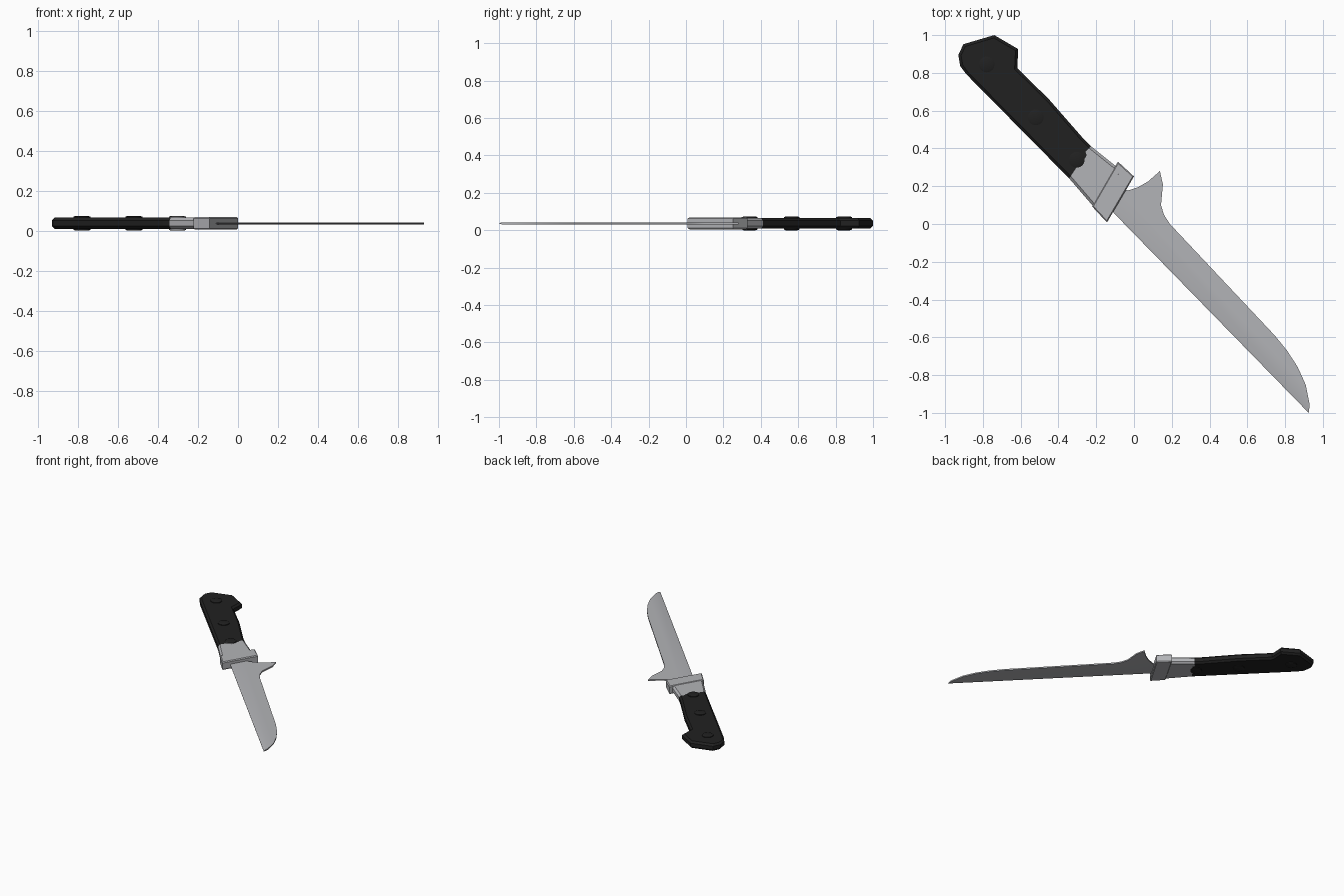
import bpy, bmesh, math
from mathutils import Vector

if "Cube" in bpy.data.objects:
    bpy.data.objects.remove(bpy.data.objects["Cube"])

MID = 0.037  # height of the knife's centre plane


def material(name, rgb):
    m = bpy.data.materials.new(name)
    m.diffuse_color = (*rgb, 1)
    m.use_nodes = True
    m.node_tree.nodes["Principled BSDF"].inputs["Base Color"].default_value = m.diffuse_color
    return m


steel = material("steel grey", (0.45, 0.455, 0.475))
black = material("handle black", (0.015, 0.015, 0.015))


def inset(pts, dist, skip):
    """Move each outline edge inward, except the skipped edges."""
    n = len(pts)
    area = sum(pts[i][0] * pts[(i + 1) % n][1] - pts[(i + 1) % n][0] * pts[i][1] for i in range(n))
    sign = 1 if area > 0 else -1
    normals, dists = [], []
    for i in range(n):
        d = (Vector(pts[(i + 1) % n]) - Vector(pts[i])).normalized()
        normals.append(Vector((-d.y, d.x)) * sign)
        dists.append(0 if i in skip else dist)
    out = []
    for i in range(n):
        a, b, da, db = normals[i - 1], normals[i], dists[i - 1], dists[i]
        det = a.x * b.y - a.y * b.x
        if abs(det) < 0.1:
            move = a * da * 0.5 + b * db * 0.5
        else:
            move = Vector(((da * b.y - db * a.y) / det, (a.x * db - b.x * da) / det))
        out.append(Vector(pts[i]) + move)
    return out


def plate(name, pts, layers, mat, skip=()):
    """Loft an outline through (height, inset) layers, mirrored about MID."""
    layers = [(-z, d) for z, d in reversed(layers)] + list(layers)
    bm = bmesh.new()
    loops = [[bm.verts.new((p.x, p.y, MID + z)) for p in inset(pts, d, skip)] for z, d in layers]
    n = len(pts)
    for lo, hi in zip(loops, loops[1:]):
        for i in range(n):
            j = (i + 1) % n
            bm.faces.new((lo[i], lo[j], hi[j], hi[i]))
    bm.faces.new(loops[0][::-1])
    bm.faces.new(loops[-1])
    bmesh.ops.recalc_face_normals(bm, faces=bm.faces)
    me = bpy.data.meshes.new(name)
    bm.to_mesh(me)
    bm.free()
    ob = bpy.data.objects.new(name, me)
    bpy.context.collection.objects.link(ob)
    me.materials.append(mat)
    bpy.ops.object.select_all(action='DESELECT')
    ob.select_set(True)
    bpy.context.view_layer.objects.active = ob
    bpy.ops.object.shade_smooth_by_angle(angle=math.radians(25))
    return ob


# Uneven seam where the handle meets the bolster
seam = [(-0.343, 0.241), (-0.30, 0.305), (-0.272, 0.325), (-0.25, 0.365), (-0.257, 0.382), (-0.227, 0.411)]
grip_layers = [(0.014, 0), (0.028, 0.014)]

# Handle with hooked pommel
handle = seam + [(-0.27, 0.454), (-0.45, 0.66), (-0.618, 0.825), (-0.613, 0.926), (-0.74, 1.0),
                 (-0.903, 0.952), (-0.93, 0.895), (-0.92, 0.836), (-0.888, 0.793)]
plate("handle", handle, grip_layers, black, skip=range(5))

# Bolster, running into the guard
bolster = seam[::-1] + [(-0.20, 0.075), (-0.07, 0.285)]
plate("bolster", bolster, grip_layers, steel, skip=(0, 1, 2, 3, 4, 6))

# Guard block
guard = [(-0.222, 0.093), (-0.143, 0.008), (0.0, 0.252), (-0.085, 0.33)]
plate("guard", guard, [(0.025, 0), (0.032, 0.006)], steel)

# Blade with a curved belly, finger spur and a bevelled straight side
blade = [(-0.11, 0.061), (0.925, -1.0), (0.93, -0.957), (0.909, -0.851), (0.866, -0.756),
         (0.81, -0.67), (0.745, -0.59), (0.19, 0.0), (0.158, 0.05), (0.143, 0.1), (0.153, 0.21),
         (0.137, 0.28), (0.074, 0.225), (0.02, 0.194), (-0.03, 0.178), (-0.09, 0.19)]
plate("blade", blade, [(0.001, 0), (0.005, 0.012)], steel, skip=range(1, len(blade)))

# Rivets through the grip
for k, (x, y) in enumerate([(-0.78, 0.845), (-0.52, 0.565), (-0.303, 0.34)]):
    ring = [(x + 0.042 * math.cos(a), y + 0.042 * math.sin(a))
            for a in (math.tau * i / 16 for i in range(16))]
    rivet = plate(f"rivet_{k + 1}", ring, [(0.033, 0), (0.037, 0.01)], black)

# The last rivet is steel on the side facing the guard
rivet.data.materials.append(steel)
for f in rivet.data.polygons:
    if f.normal.y < -0.3 and abs(f.normal.z) < 0.3:
        f.material_index = 1
